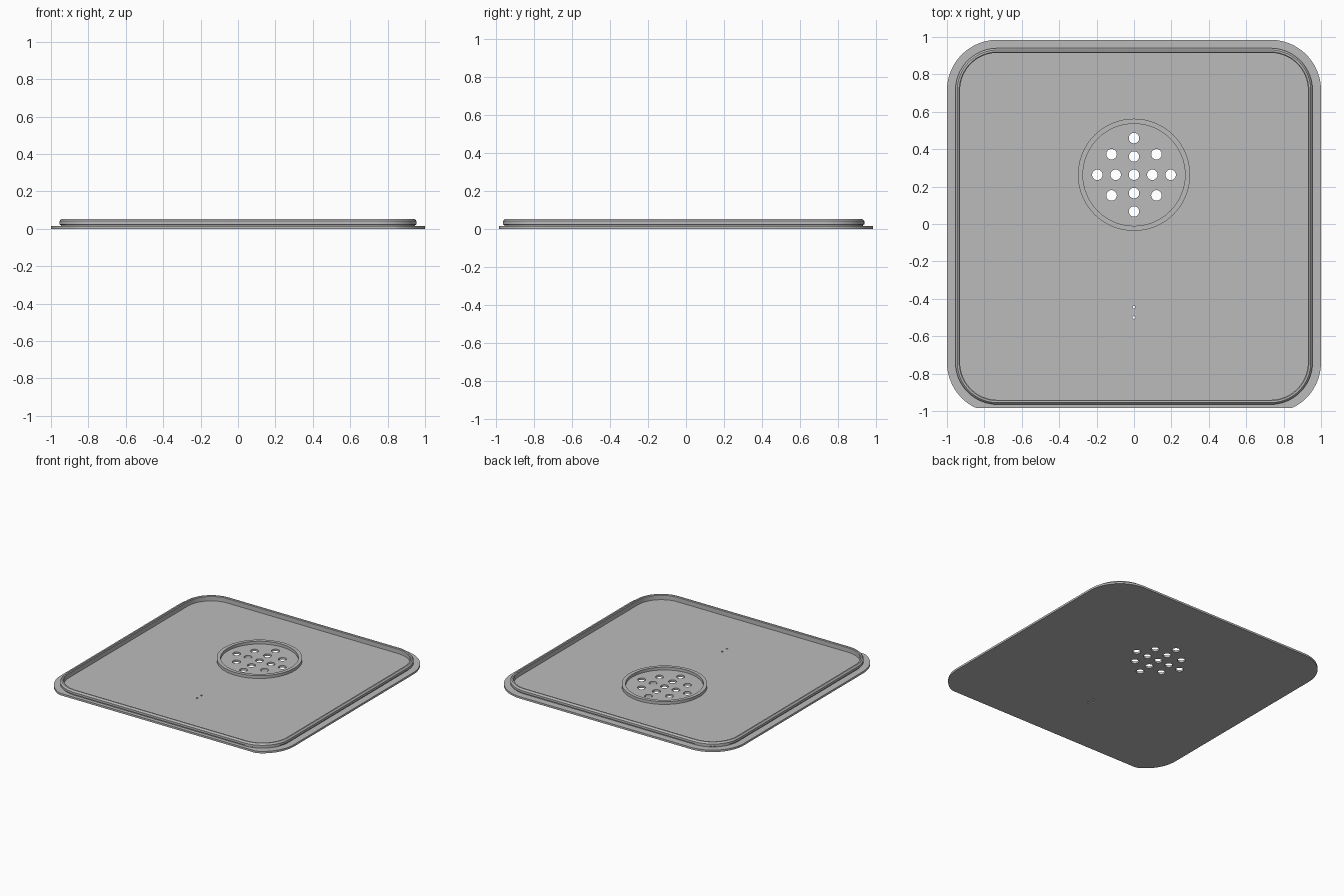
import bpy, bmesh, math

cube = bpy.data.objects.get("Cube")
if cube:
    bpy.data.objects.remove(cube)

grey = bpy.data.materials.new("mid grey")
grey.use_nodes = True
grey.diffuse_color = (0.5, 0.5, 0.5, 1)
grey.node_tree.nodes["Principled BSDF"].inputs["Base Color"].default_value = grey.diffuse_color

CORNER_X, BACK_Y, FRONT_Y = 0.73, 0.715, -0.74
FRONT_EDGE = -0.985
FLOOR = 0.015
VENT_Y = 0.263


def rounded_outline(radius, steps=20):
    """Rounded rectangle around four fixed corner centres."""
    corners = [(CORNER_X, BACK_Y), (-CORNER_X, BACK_Y),
               (-CORNER_X, FRONT_Y), (CORNER_X, FRONT_Y)]
    points = []
    for quarter, (cx, cy) in enumerate(corners):
        for i in range(steps + 1):
            a = (quarter + i / steps) * math.pi / 2
            points.append((cx + radius * math.cos(a),
                           max(cy + radius * math.sin(a), FRONT_EDGE)))
    return points


def circle_outline(radius, x=0, y=0, steps=64):
    return [(x + radius * math.cos(2 * math.pi * i / steps),
             y + radius * math.sin(2 * math.pi * i / steps)) for i in range(steps)]


def loft(name, sections, capped=False):
    """Skin between (outline, height) sections, optionally closing both ends."""
    bm = bmesh.new()
    loops = [[bm.verts.new((x, y, z)) for x, y in outline] for outline, z in sections]
    for low, high in zip(loops, loops[1:]):
        for i in range(len(low)):
            j = (i + 1) % len(low)
            bm.faces.new((low[i], low[j], high[j], high[i]))
    if capped:
        bm.faces.new(loops[0][::-1])
        bm.faces.new(loops[-1])
    mesh = bpy.data.meshes.new(name)
    bm.to_mesh(mesh)
    bm.free()
    mesh.materials.append(grey)
    obj = bpy.data.objects.new(name, mesh)
    bpy.context.collection.objects.link(obj)
    return obj


# Base plate with a straight-trimmed front edge
plate = loft("base_plate", [(rounded_outline(0.27), 0), (rounded_outline(0.27), FLOOR)], True)

# Vent holes in a cross with four diagonals, plus two pin holes
holes = [(0, VENT_Y, 0.028)]
for s in (-1, 1):
    for d in (0.098, 0.196):
        holes += [(s * d, VENT_Y, 0.028), (0, VENT_Y + s * d, 0.028)]
    for t in (-1, 1):
        holes.append((s * 0.12, VENT_Y + t * 0.11, 0.028))
holes += [(0, -0.445, 0.007), (0, -0.5, 0.007)]

cutters = []
for x, y, r in holes:
    outline = circle_outline(r, x, y, 32)
    cutters.append(loft("hole_cutter", [(outline, -0.05), (outline, 0.1)], True))
bpy.ops.object.select_all(action='DESELECT')
for c in cutters:
    c.select_set(True)
bpy.context.view_layer.objects.active = cutters[0]
bpy.ops.object.join()
cutter = bpy.context.view_layer.objects.active
cut = plate.modifiers.new("holes", 'BOOLEAN')
cut.operation = 'DIFFERENCE'
cut.solver = 'EXACT'
cut.object = cutter
bpy.context.view_layer.objects.active = plate
bpy.ops.object.select_all(action='DESELECT')
plate.select_set(True)
bpy.ops.object.modifier_apply(modifier=cut.name)
bpy.data.objects.remove(cutter)

# Raised lip: outer wall, snap bead, chamfered top, inner wall
lip_profile = [(0.217, FLOOR), (0.217, 0.02), (0.225, 0.024), (0.225, 0.041),
               (0.215, 0.053), (0.205, 0.053), (0.2, 0.049), (0.2, FLOOR)]
rim = loft("rim_lip", [(rounded_outline(r), z) for r, z in lip_profile])

# Low collar around the vent
collar_profile = [(0.3, FLOOR), (0.3, 0.037), (0.273, 0.037), (0.273, FLOOR)]
collar = loft("vent_collar", [(circle_outline(r, 0, VENT_Y), z) for r, z in collar_profile])

for obj in (plate, rim, collar):
    obj.select_set(True)
bpy.ops.object.shade_smooth_by_angle(angle=math.radians(25))
